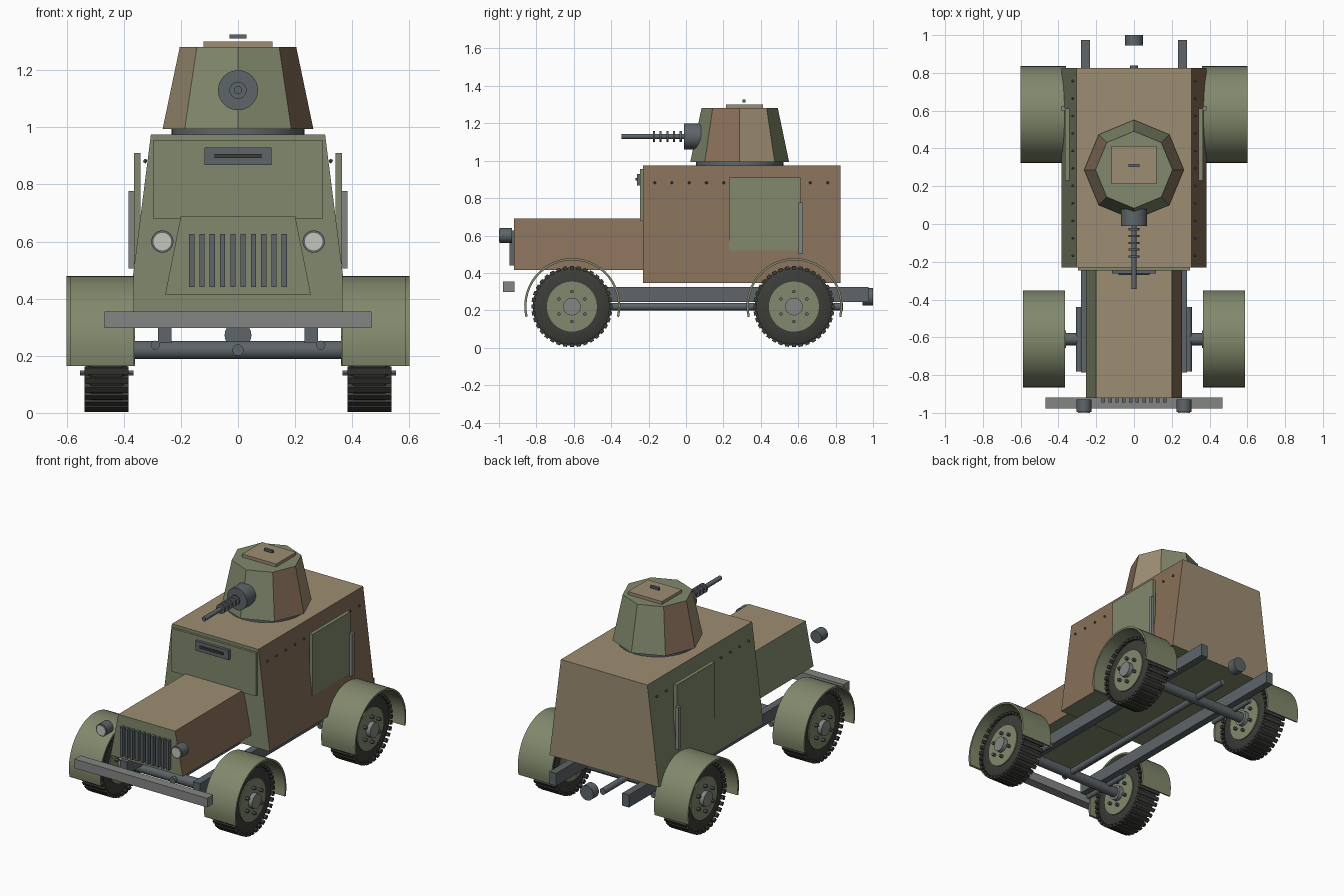
import bpy, bmesh
from math import pi, sin, cos, radians
from mathutils import Matrix, Vector

if "Cube" in bpy.data.objects:
    bpy.data.objects.remove(bpy.data.objects["Cube"])


def mat(name, rgb):
    m = bpy.data.materials.new(name)
    m.diffuse_color = (*rgb, 1)
    m.use_nodes = True
    m.node_tree.nodes["Principled BSDF"].inputs["Base Color"].default_value = m.diffuse_color
    return m


GREEN = mat("green", (.22, .25, .15))
TAN = mat("tan", (.34, .27, .17))
BROWN = mat("brown", (.24, .16, .10))
RUBBER = mat("rubber", (.045, .047, .04))
IRON = mat("iron", (.11, .13, .14))
STEEL = mat("steel", (.23, .24, .23))
LENS = mat("lens", (.55, .57, .5))
ROT = {'x': Matrix.Rotation(pi / 2, 4, 'Y'), 'y': Matrix.Rotation(pi / 2, 4, 'X'), 'z': Matrix()}


def finish(name, bm, *mats, smooth=False):
    bmesh.ops.recalc_face_normals(bm, faces=bm.faces)
    me = bpy.data.meshes.new(name)
    bm.to_mesh(me)
    bm.free()
    for m in mats:
        me.materials.append(m)
    ob = bpy.data.objects.new(name, me)
    bpy.context.collection.objects.link(ob)
    if smooth:
        bpy.ops.object.select_all(action='DESELECT')
        ob.select_set(True)
        bpy.context.view_layer.objects.active = ob
        bpy.ops.object.shade_smooth_by_angle(angle=radians(35))
    return ob


def add_box(bm, x0, x1, y0, y1, z0, z1, m=Matrix()):
    c = Vector(((x0 + x1) / 2, (y0 + y1) / 2, (z0 + z1) / 2))
    s = Matrix.Diagonal((x1 - x0, y1 - y0, z1 - z0, 1))
    bmesh.ops.create_cube(bm, size=1, matrix=m @ Matrix.Translation(c) @ s)


def add_cyl(bm, c, r, length, axis, seg=24):
    bmesh.ops.create_cone(bm, cap_ends=True, segments=seg, radius1=r, radius2=r, depth=length,
                          matrix=Matrix.Translation(c) @ ROT[axis])


def box(name, m, *dims):
    bm = bmesh.new()
    add_box(bm, *dims)
    return finish(name, bm, m)


def cyl(name, m, c, r, length, axis, seg=24):
    bm = bmesh.new()
    add_cyl(bm, c, r, length, axis, seg)
    return finish(name, bm, m, smooth=True)


def camo_body(name, top, bottom, y0, y1, z0, z1):
    """Tapered body with a paint colour on each side."""
    bm = bmesh.new()
    add_box(bm, -1, 1, y0, y1, z0, z1)
    for v in bm.verts:
        v.co.x *= top if v.co.z > (z0 + z1) / 2 else bottom
    bm.normal_update()
    for f in bm.faces:
        n = f.normal
        f.material_index = 1 if n.z > .9 or n.y > .9 else 2 if n.x > .5 else 0
    finish(name, bm, GREEN, TAN, BROWN)


# hull and bonnet
camo_body("hull", .305, .385, -.23, .825, .345, .975)
camo_body("bonnet", .20, .255, -.92, -.23, .415, .69)
box("front_plate", GREEN, -.297, .297, -.245, -.228, .68, .955)
box("visor", IRON, -.117, .117, -.262, -.24, .868, .93)
box("visor_slit", RUBBER, -.082, .082, -.27, -.26, .893, .907)
bm = bmesh.new()
for i in range(10):
    x = -.162 + i * .036
    add_box(bm, x - .009, x + .009, -.945, -.915, .44, .627)
finish("grille", bm, IRON)

# bumper, driveline and exhaust
box("bumper", STEEL, -.468, .468, -.978, -.918, .297, .355)
cyl("drive_shaft", IRON, (0, .09, .22), .02, 1.5, 'y')
cyl("muffler", IRON, (0, .972, .272), .047, .056, 'y')
for n, y in (("front", -.61), ("rear", .577)):
    cyl(n + "_axle", IRON, (0, y, .22), .032, .80, 'x')


def wheel(name, s, y):
    c = Vector((s * .46, y, .22))
    # tyre with tread lugs
    bm = bmesh.new()
    prof = [(-.066, .125), (-.066, .19), (-.055, .209), (.055, .209), (.066, .19), (.066, .125)]
    vs = [bm.verts.new((x, r, 0)) for x, r in prof]
    es = [bm.edges.new((vs[i], vs[(i + 1) % 6])) for i in range(6)]
    bmesh.ops.spin(bm, geom=vs + es, axis=(1, 0, 0), cent=(0, 0, 0), angle=2 * pi, steps=48)
    bmesh.ops.remove_doubles(bm, verts=bm.verts, dist=1e-4)
    for i in range(36):
        add_box(bm, -.077, .077, -.0115, .0115, .198, .217, Matrix.Rotation(i * pi / 18, 4, 'X'))
    bm.transform(Matrix.Translation(c))
    finish(name + "_tyre", bm, RUBBER, smooth=True)
    cyl(name + "_rim", GREEN, c, .134, .145, 'x', 32)
    cyl(name + "_hub", STEEL, c, .047, .2, 'x')
    bm = bmesh.new()
    for i in range(6):
        a = i * pi / 3
        add_cyl(bm, c + Vector((0, .08 * sin(a), .08 * cos(a))), .010, .187, 'x', 6)
    finish(name + "_bolts", bm, IRON)


def fender(name, x0, x1, y):
    bm = bmesh.new()
    rows = []
    for i in range(29):
        a = radians(-13 + 206 * i / 28)
        rows.append([bm.verts.new((x, y + r * cos(a), .222 + r * sin(a)))
                     for x, r in ((x0, .245), (x1, .245), (x1, .257), (x0, .257))])
    for p, q in zip(rows, rows[1:]):
        for j in range(4):
            k = (j + 1) % 4
            bm.faces.new((p[j], p[k], q[k], q[j]))
    bm.faces.new(rows[0])
    bm.faces.new(rows[-1])
    finish(name, bm, GREEN, smooth=True)


# parts on both sides
for side, s in (("right", 1), ("left", -1)):
    box(side + "_rail", IRON, s * .257 - .024, s * .257 + .024, -.785, .975, .245, .325)
    wheel(side + "_front_wheel", s, -.61)
    wheel(side + "_rear_wheel", s, .577)
    fender(side + "_front_fender", *sorted((s * .365, s * .587)), -.608)
    fender(side + "_rear_fender", *sorted((s * .36, s * .60)), .58)
    for n, y in (("front", -.61), ("rear", .577)):
        cyl(f"{side}_{n}_spring", IRON, (s * .29, y, .237), .016, .34, 'y', 16)
    cyl(side + "_headlight", IRON, (s * .265, -.963, .60), .039, .066, 'y')
    cyl(side + "_lens", LENS, (s * .265, -.995, .60), .031, .010, 'y')
    box(side + "_door", GREEN, *sorted((s * .342, s * .364)), .23, .612, .52, .91)
    box(side + "_door_handle", STEEL, *sorted((s * .364, s * .384)), .602, .625, .505, .777)
    bm = bmesh.new()
    for i in range(11):
        bmesh.ops.create_icosphere(bm, subdivisions=1, radius=.008,
                                   matrix=Matrix.Translation((s * .325, -.168 + i * .0925, .882)))
    finish(side + "_rivets", bm, IRON)

# turret
TY = .287
cyl("turret_ring", IRON, (0, TY, .985), .233, .025, 'z', 32)
bm = bmesh.new()
lo, hi = ([bm.verts.new((r * cos(i * pi / 4), TY + r * sin(i * pi / 4), z)) for i in range(8)]
          for r, z in ((.264, .994), (.204, 1.281)))
for i, paint in enumerate((1, 0, 0, 2, 1, 0, 0, 2)):
    j = (i + 1) % 8
    bm.faces.new((lo[i], lo[j], hi[j], hi[i])).material_index = paint
bm.faces.new(hi)
bm.faces.new(lo)
finish("turret", bm, GREEN, TAN, BROWN)
box("hatch", TAN, -.12, .12, .213, .413, 1.278, 1.30)
box("hatch_handle", IRON, -.03, .03, .303, .318, 1.311, 1.326)

# gun
cyl("mantlet", IRON, (0, .035, 1.13), .07, .09, 'y', 32)
cyl("gun_barrel", IRON, (0, -.17, 1.13), .014, .35, 'y', 16)
bm = bmesh.new()
for i in range(5):
    add_cyl(bm, (0, -.172 + i * .036, 1.13), .03, .011, 'y', 20)
finish("cooling_fins", bm, IRON, smooth=True)
